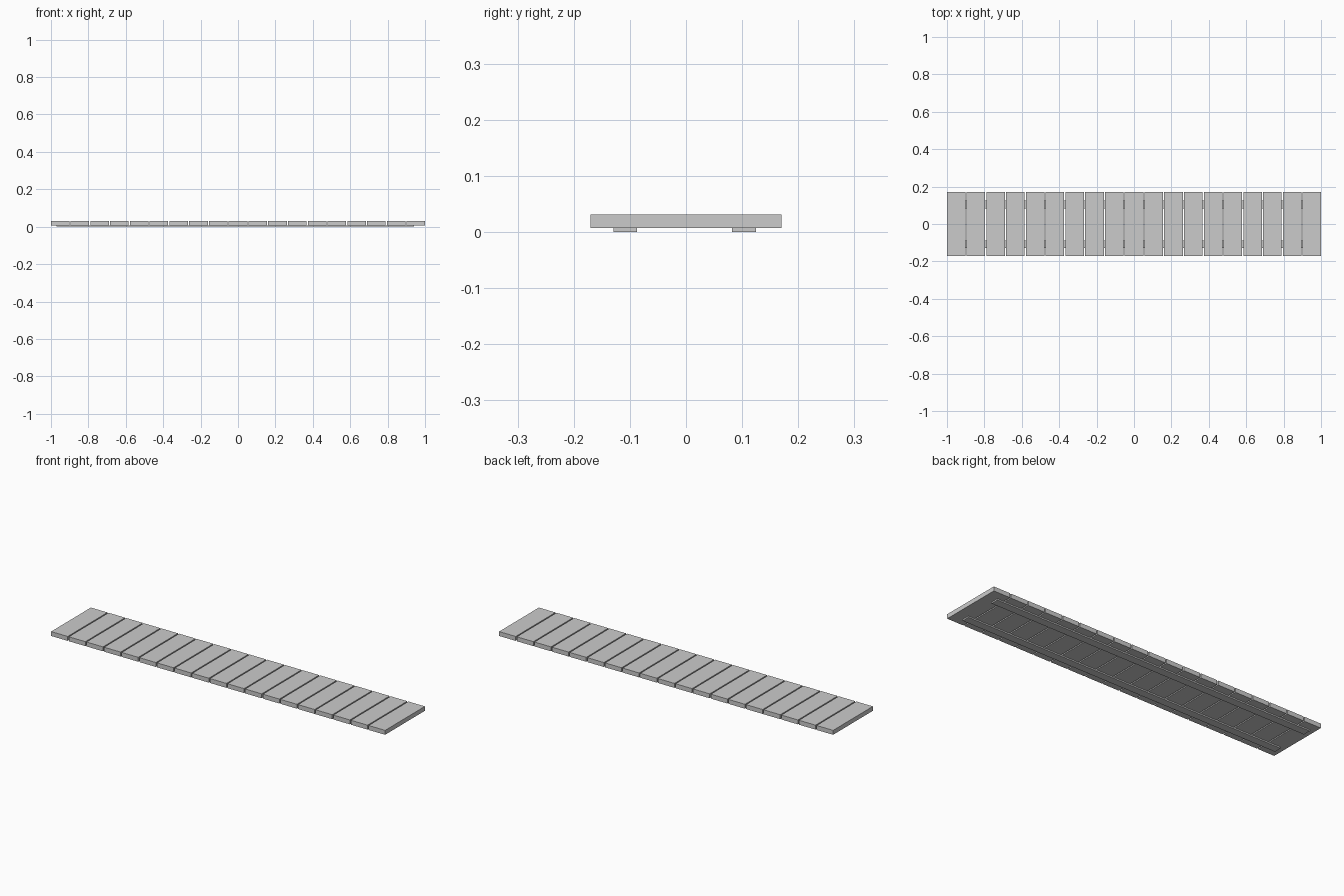
import bpy

if "Cube" in bpy.data.objects:
    bpy.data.objects.remove(bpy.data.objects["Cube"])

def box(name, x0, x1, y0, y1, z0, z1):
    bpy.ops.mesh.primitive_cube_add(size=1, location=((x0 + x1) / 2, (y0 + y1) / 2, (z0 + z1) / 2))
    ob = bpy.context.object
    ob.name = name
    ob.scale = (x1 - x0, y1 - y0, z1 - z0)
    bpy.ops.object.transform_apply(location=False, rotation=False, scale=True)
    return ob

# Row of evenly spaced cross planks
COUNT, WIDTH = 19, 0.099
PITCH = (2 - WIDTH) / (COUNT - 1)
for i in range(COUNT):
    x = -1 + i * PITCH
    box(f"plank_{i + 1:02d}", x, x + WIDTH, -0.17, 0.17, 0.007, 0.031)

# Two thin battens holding the planks together underneath
box("front_batten", -0.97, 0.94, -0.129, -0.087, 0, 0.007)
box("back_batten", -0.97, 0.94, 0.082, 0.125, 0, 0.007)
